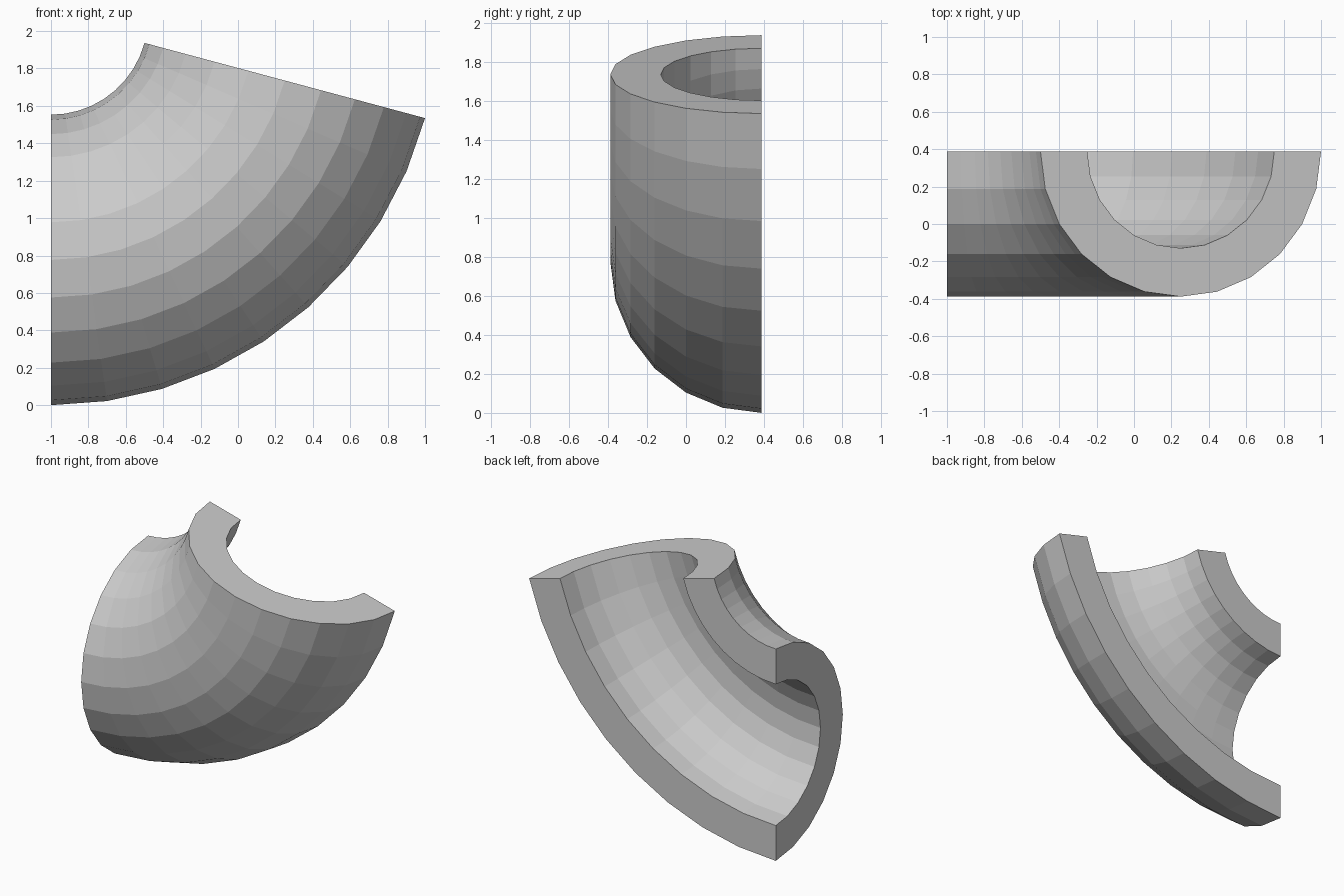
import bpy, bmesh
from math import radians, sin, cos, pi

cube = bpy.data.objects.get("Cube")
if cube:
    bpy.data.objects.remove(cube, do_unlink=True)

SWEEP = radians(75)       # bend angle
STEPS = 9                 # segments along the bend
SIDES = 12                # segments around the half pipe
OUTER = 1 / cos(radians(15)) * 0.75   # pipe outer radius
WALL = OUTER / 3          # wall thickness
BEND = OUTER * 5 / 3      # radius of the bend centre line
AXIS_Z = BEND + OUTER     # height of the bend axis
CUT_Y = OUTER / 2         # plane of the lengthwise cut

# Material
grey = bpy.data.materials.new("plain grey")
grey.use_nodes = True
colour = (0.6, 0.6, 0.6, 1)
grey.diffuse_color = colour
grey.node_tree.nodes["Principled BSDF"].inputs["Base Color"].default_value = colour


def half_circle(radius):
    """Points as (distance from bend axis, y)."""
    return [(BEND + radius * cos(pi * i / SIDES), CUT_Y - radius * sin(pi * i / SIDES))
            for i in range(SIDES + 1)]


# Half pipe cross-section: outer arc, then back along the inner arc
section = half_circle(OUTER) + half_circle(OUTER - WALL)[::-1]
count = len(section)

# Sweep the section around the bend
bm = bmesh.new()
rings = []
for s in range(STEPS + 1):
    a = SWEEP * s / STEPS
    rings.append([bm.verts.new((-1 + d * sin(a), y, AXIS_Z - d * cos(a))) for d, y in section])
for r0, r1 in zip(rings, rings[1:]):
    for i in range(count):
        j = (i + 1) % count
        bm.faces.new((r0[i], r0[j], r1[j], r1[i]))

# Flat ends
for ring in (rings[0], rings[-1]):
    for i in range(SIDES):
        bm.faces.new((ring[i], ring[i + 1], ring[count - 2 - i], ring[count - 1 - i]))
bmesh.ops.recalc_face_normals(bm, faces=bm.faces[:])

mesh = bpy.data.meshes.new("half_pipe_elbow")
bm.to_mesh(mesh)
bm.free()
mesh.materials.append(grey)
elbow = bpy.data.objects.new("half_pipe_elbow", mesh)
bpy.context.collection.objects.link(elbow)
